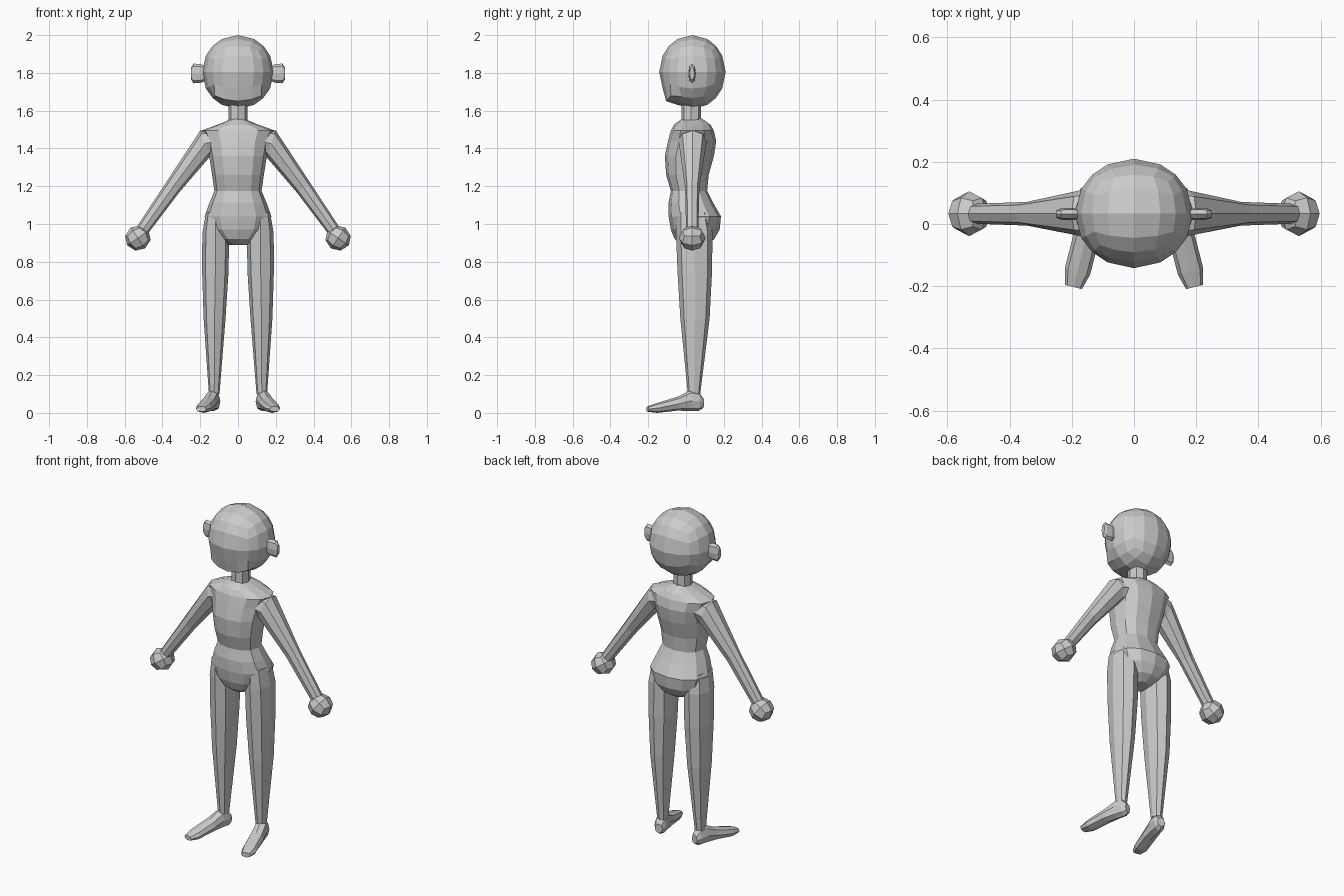
import bpy, bmesh
from math import sin, cos, pi
from mathutils import Vector, Matrix

if "Cube" in bpy.data.objects:
    bpy.data.objects.remove(bpy.data.objects["Cube"])


def finish(name, bm):
    bmesh.ops.recalc_face_normals(bm, faces=bm.faces)
    mesh = bpy.data.meshes.new(name)
    bm.to_mesh(mesh)
    bm.free()
    obj = bpy.data.objects.new(name, mesh)
    bpy.context.collection.objects.link(obj)
    return obj


def loft(name, rings, n=8, power=0.88, side=1):
    """Skin rings given as (centre, half axis u, half axis v); side=-1 mirrors in x."""
    bm = bmesh.new()
    loops = []
    for c, u, v in rings:
        loop = []
        for i in range(n):
            a, b = cos(2 * pi * i / n), sin(2 * pi * i / n)
            a = abs(a) ** power * (1 if a > 0 else -1)
            b = abs(b) ** power * (1 if b > 0 else -1)
            p = Vector(c) + Vector(u) * a + Vector(v) * b
            p.x *= side
            loop.append(bm.verts.new(p))
        loops.append(loop)
    for l0, l1 in zip(loops, loops[1:]):
        for i in range(n):
            j = (i + 1) % n
            bm.faces.new((l0[i], l0[j], l1[j], l1[i]))
    bm.faces.new(loops[0])
    bm.faces.new(loops[-1])
    return finish(name, bm)


def level(x, z, rx, y0, y1):
    """Horizontal ring spanning y0..y1."""
    return (x, (y0 + y1) / 2, z), (rx, 0, 0), (0, (y1 - y0) / 2, 0)


def quad_ball(cuts):
    """Subdivided cube pushed out to a unit sphere."""
    bm = bmesh.new()
    bmesh.ops.create_cube(bm, size=2)
    bmesh.ops.subdivide_edges(bm, edges=bm.edges[:], cuts=cuts, use_grid_fill=True)
    for v in bm.verts:
        v.co.normalize()
    return bm


# Head, with a fuller jaw at the front
bm = quad_ball(3)
for v in bm.verts:
    if v.co.z < -0.5 and v.co.y < -0.45:
        v.co *= 1.12
    v.co = Vector((v.co.x * 0.19, v.co.y * 0.176 + 0.034, v.co.z * 0.195 + 1.805))
finish("head", bm)

# Neck
loft("neck", [level(0, 1.5, 0.05, -0.025, 0.08), level(0, 1.66, 0.05, -0.025, 0.08)])

# Torso and hips
loft("torso", [level(0, *r) for r in (
    (1.175, 0.125, -0.08, 0.112), (1.26, 0.137, -0.105, 0.12),
    (1.36, 0.153, -0.112, 0.148), (1.44, 0.168, -0.095, 0.16),
    (1.495, 0.195, -0.08, 0.147), (1.525, 0.11, -0.065, 0.13),
    (1.558, 0.03, -0.02, 0.085))], n=12)
loft("hips", [level(0, *r) for r in (
    (1.175, 0.125, -0.08, 0.112), (1.11, 0.152, -0.093, 0.145),
    (1.04, 0.177, -0.092, 0.185), (0.97, 0.155, -0.08, 0.178),
    (0.92, 0.1, -0.06, 0.15), (0.89, 0.05, -0.02, 0.1))], n=12)

for side, label in ((1, "left"), (-1, "right")):
    # Ear
    loft(label + "_ear", [((x, 0.032, 1.797), (0, 0, h), (0, t, 0)) for x, h, t in (
        (0.17, 0.04, 0.015), (0.2, 0.05, 0.02),
        (0.235, 0.052, 0.018), (0.249, 0.032, 0.012))], side=side)

    # Arm
    loft(label + "_arm", [
        ((0.12, 0.035, 1.44), (0, 0, 0.06), (0, 0.08, 0)),
        ((0.175, 0.035, 1.425), (0.025, 0, 0.07), (0, 0.073, 0)),
        ((0.345, 0.033, 1.195), (0.036, 0, 0.025), (0, 0.038, 0)),
        ((0.515, 0.033, 0.955), (0.028, 0, 0.019), (0, 0.032, 0))], side=side)

    # Hand
    bm = quad_ball(1)
    bmesh.ops.transform(bm, verts=bm.verts[:], matrix=(
        Matrix.Translation((0.53 * side, 0.033, 0.926))
        @ Matrix.Rotation(0.6 * side, 4, 'Y') @ Matrix.Diagonal((0.069, 0.072, 0.067, 1))))
    finish(label + "_hand", bm)

    # Leg
    loft(label + "_leg", [level(*r) for r in (
        (0.12, 1.06, 0.05, -0.05, 0.12), (0.118, 0.95, 0.071, -0.053, 0.14),
        (0.12, 0.75, 0.07, -0.045, 0.138), (0.124, 0.5, 0.058, -0.03, 0.125),
        (0.126, 0.1, 0.028, 0.01, 0.075))], side=side)

    # Foot, turned outwards
    heel, way = Vector((0.12, 0.09, 0)), Vector((0.247, -0.969, 0))
    across = Vector((0.969, 0.247, 0))
    loft(label + "_foot", [
        (heel + way * s + Vector((0, 0, (z0 + z1) / 2)), across * w, (0, 0, (z1 - z0) / 2))
        for s, w, z0, z1 in (
            (0, 0.022, 0.025, 0.08), (0.025, 0.034, 0.01, 0.112),
            (0.07, 0.037, 0.01, 0.12), (0.14, 0.042, 0.012, 0.085),
            (0.25, 0.042, 0, 0.053), (0.302, 0.028, 0.006, 0.035))], side=side)
